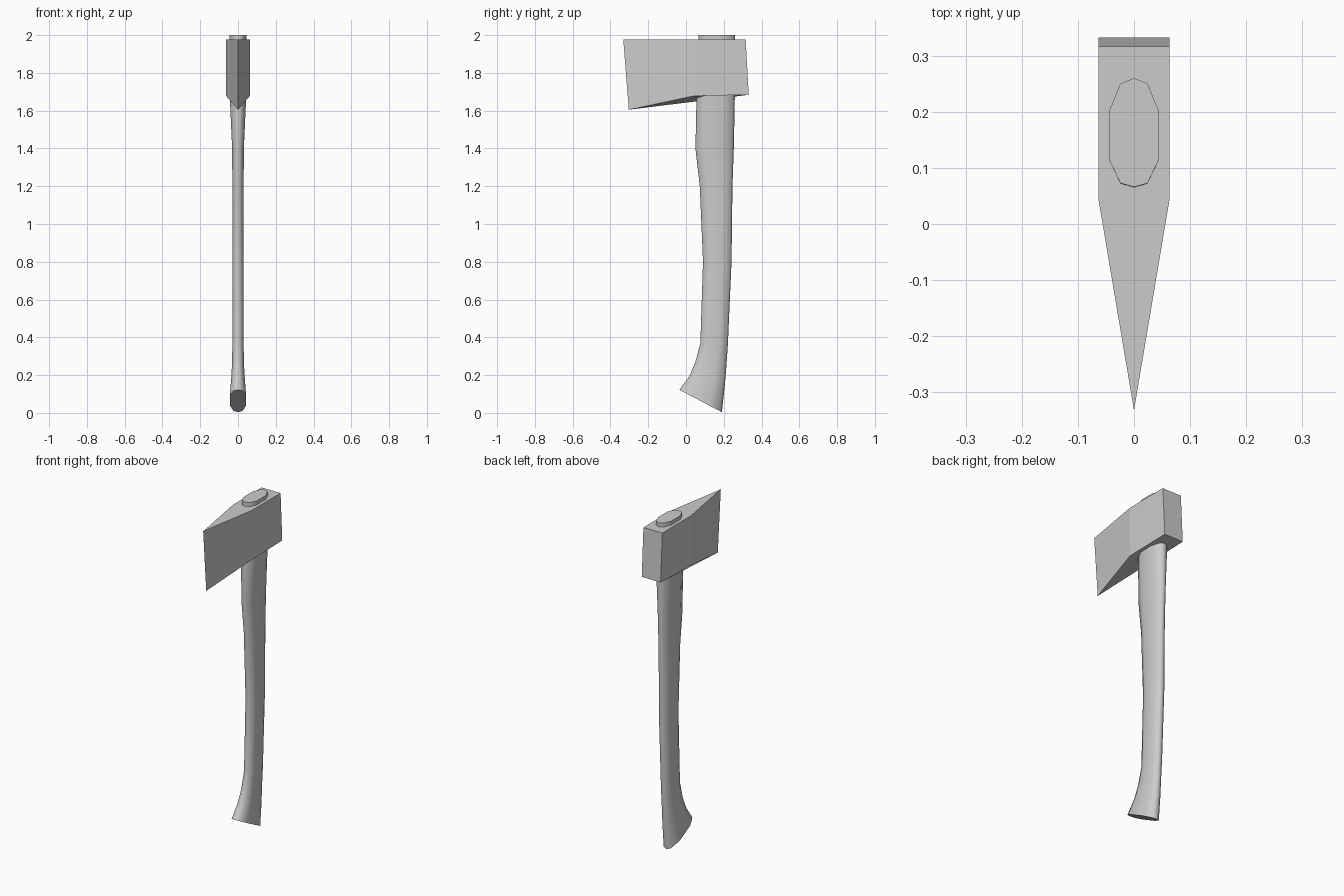
import bpy, bmesh

if "Cube" in bpy.data.objects:
    bpy.data.objects.remove(bpy.data.objects["Cube"])


def make_object(name, build):
    bm = bmesh.new()
    build(bm)
    bmesh.ops.recalc_face_normals(bm, faces=bm.faces)
    mesh = bpy.data.meshes.new(name)
    bm.to_mesh(mesh)
    bm.free()
    obj = bpy.data.objects.new(name, mesh)
    bpy.context.collection.objects.link(obj)
    return obj


def skin(bm, rings):
    # Bridge equal-sized closed rings and cap both ends
    loops = [[bm.verts.new(p) for p in ring] for ring in rings]
    n = len(loops[0])
    for a, b in zip(loops, loops[1:]):
        for i in range(n):
            j = (i + 1) % n
            bm.faces.new((a[i], a[j], b[j], b[i]))
    bm.faces.new(loops[0][::-1])
    bm.faces.new(loops[-1])


# Axe head: wedge outline, bottom and top rings
def build_head(bm):
    w = 0.063

    def outline(edge, shoulder, back):
        return [(0, *edge), (w, *shoulder), (w, *back),
                (-w, *back), (-w, *shoulder)]

    skin(bm, [outline((-0.303, 1.605), (0.042, 1.678), (0.332, 1.684)),
              outline((-0.332, 1.976), (0.042, 1.976), (0.316, 1.976))])


make_object("axe_head", build_head)

# Handle: ten-sided oval section (width factor, position from front to back)
half = [(0, 0), (0.55, 0.035), (1, 0.25), (1, 0.70), (0.55, 0.95), (0, 1)]
section = half + [(-x, t) for x, t in half[-2:0:-1]]

# Stations: front y, front z, back y, back z, half width
stations = [
    (-0.035, 0.122, 0.190, 0.004, 0.043),
    (0.018, 0.195, 0.206, 0.15, 0.036),
    (0.050, 0.27, 0.214, 0.25, 0.031),
    (0.076, 0.37, 0.222, 0.37, 0.030),
    (0.090, 0.80, 0.241, 0.80, 0.030),
    (0.073, 1.20, 0.246, 1.20, 0.030),
    (0.050, 1.40, 0.253, 1.40, 0.031),
    (0.055, 1.64, 0.258, 1.64, 0.042),
    (0.066, 2.00, 0.260, 2.00, 0.044),
]


def build_handle(bm):
    skin(bm, [[(x * w, y0 + (y1 - y0) * t, z0 + (z1 - z0) * t)
               for x, t in section]
              for y0, z0, y1, z1, w in stations])


handle = make_object("handle", build_handle)
bpy.context.view_layer.objects.active = handle
handle.select_set(True)
bpy.ops.object.shade_smooth_by_angle(angle=1.0)
